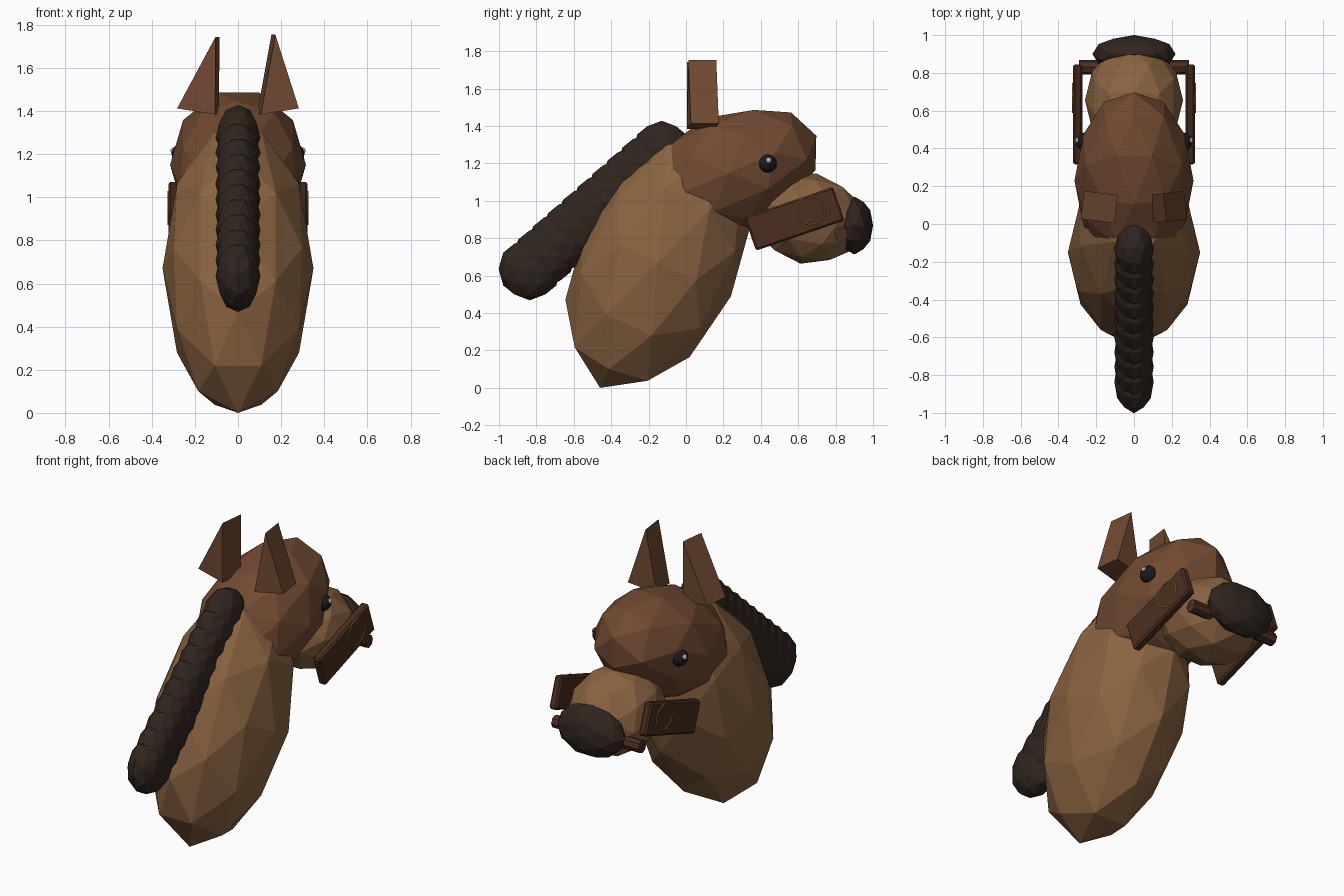
import bpy, bmesh
from math import radians, pi
from mathutils import Matrix, Vector

if "Cube" in bpy.data.objects:
    bpy.data.objects.remove(bpy.data.objects["Cube"])


def material(name, rgb):
    m = bpy.data.materials.new(name)
    m.diffuse_color = (*rgb, 1)
    m.use_nodes = True
    m.node_tree.nodes["Principled BSDF"].inputs["Base Color"].default_value = m.diffuse_color
    return m


COAT = material("coat", (0.25, 0.125, 0.052))
HEAD = material("head_coat", (0.165, 0.069, 0.031))
HAIR = material("dark_hair", (0.03, 0.019, 0.014))
LEATHER = material("leather", (0.069, 0.027, 0.014))
BRASS = material("brass", (0.4, 0.22, 0.04))
EYE = material("eye_black", (0.01, 0.011, 0.013))
WHITE = material("glint_white", (0.7, 0.7, 0.7))


def finish(name, bm, mat):
    bmesh.ops.recalc_face_normals(bm, faces=bm.faces)
    me = bpy.data.meshes.new(name)
    bm.to_mesh(me)
    bm.free()
    me.materials.append(mat)
    ob = bpy.data.objects.new(name, me)
    bpy.context.collection.objects.link(ob)
    return ob


def place(loc, size=(1, 1, 1), pitch=0):
    return (Matrix.Translation(loc) @ Matrix.Rotation(radians(pitch), 4, 'X')
            @ Matrix.Diagonal((*size, 1)))


def blob(name, loc, size, pitch, mat, detail=2):
    # faceted ellipsoid with a vertex on every axis
    bm = bmesh.new()
    bmesh.ops.create_icosphere(bm, subdivisions=detail, radius=1)
    bm.transform(place(loc, size, pitch) @ Matrix.Rotation(radians(-31.717), 4, 'Y'))
    return finish(name, bm, mat)


# neck, head, muzzle and nose
blob("neck", (0, -0.15, 0.67), (0.35, 0.43, 0.738), -24.8, COAT)
blob("head", (0, 0.23, 1.15), (0.315, 0.507, 0.318), 23, HEAD)
blob("muzzle", (0, 0.655, 0.905), (0.26, 0.30, 0.245), -10, COAT)
blob("nose", (0, 0.9, 0.868), (0.22, 0.1, 0.155), 0, HAIR)

# mane: overlapping tufts down the back of the neck
TUFTS = 10
top, bottom = Vector((0, -0.13, 1.275)), Vector((0, -0.835, 0.635))
for i in range(TUFTS):
    t = i / (TUFTS - 1)
    r = 0.153 + 0.014 * t
    blob(f"mane_tuft_{i + 1}", top.lerp(bottom, t), (0.104, r, r), 0, HAIR)

for side, s in (("left", -1), ("right", 1)):
    # ear: lopsided triangular prism
    bm = bmesh.new()
    tri = [bm.verts.new(p) for p in ((-0.09, -0.075, 0), (0.09, -0.075, 0), (0.035, -0.075, 0.355))]
    face = bm.faces.new(tri)
    ext = bmesh.ops.extrude_face_region(bm, geom=[face])
    bmesh.ops.translate(bm, vec=(0, 0.15, 0),
                        verts=[v for v in ext["geom"] if isinstance(v, bmesh.types.BMVert)])
    bm.transform(Matrix.Translation((0.185 * s, 0.09, 1.398))
                 @ Matrix.Rotation(radians(7 * s), 4, 'Z')
                 @ Matrix.Rotation(radians(-9 * s), 4, 'Y'))
    finish(f"{side}_ear", bm, HEAD)

    # eye and glint
    blob(f"{side}_eye", (0.258 * s, 0.435, 1.2), (0.05, 0.05, 0.05), 0, EYE, 3)
    blob(f"{side}_eye_glint", (0.298 * s, 0.442, 1.215), (0.016, 0.016, 0.016), 0, WHITE)

    # bridle cheek strap
    bm = bmesh.new()
    bmesh.ops.create_cube(bm, size=1)
    bm.transform(place((0.298 * s, 0.58, 0.904), (0.05, 0.50, 0.19), 18.8))
    bmesh.ops.bevel(bm, geom=bm.edges[:], offset=0.01, segments=1, affect='EDGES')
    finish(f"{side}_bridle_strap", bm, LEATHER)

    # bridle ring
    bpy.ops.mesh.primitive_torus_add(location=(0.324 * s, 0.667, 0.95), rotation=(0, pi / 2, 0),
                                     major_radius=0.076, minor_radius=0.004,
                                     major_segments=16, minor_segments=6)
    ring = bpy.context.object
    ring.name = f"{side}_bridle_ring"
    ring.data.materials.append(BRASS)

# bit running across the mouth
bm = bmesh.new()
bmesh.ops.create_cone(bm, cap_ends=True, segments=8, radius1=0.038, radius2=0.038, depth=0.58)
bm.transform(Matrix.Translation((0, 0.83, 0.82)) @ Matrix.Rotation(pi / 2, 4, 'Y'))
finish("bit", bm, LEATHER)
